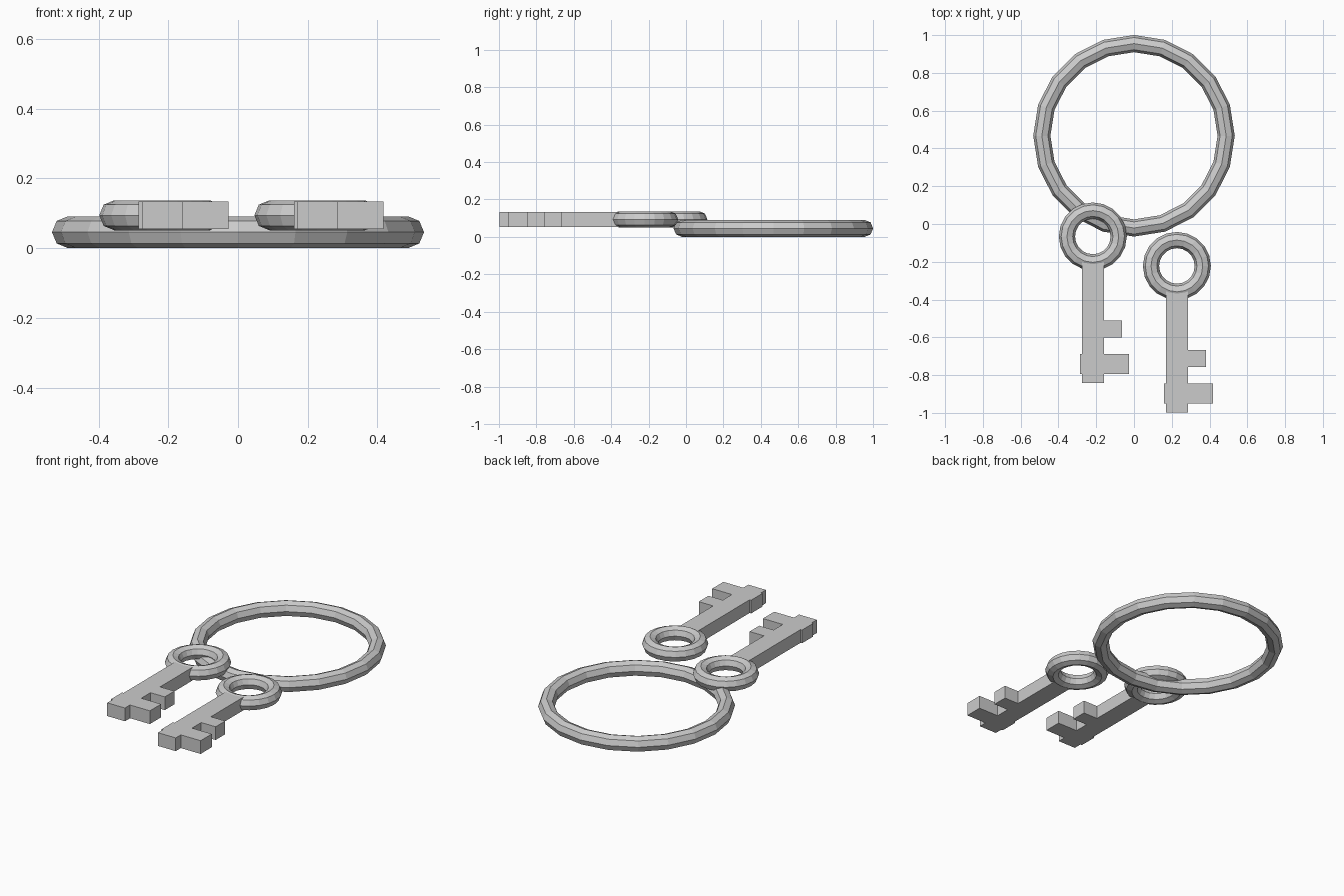
import bpy, bmesh

if "Cube" in bpy.data.objects:
    bpy.data.objects.remove(bpy.data.objects["Cube"])


def torus(name, x, y, z, major, minor, segments):
    bpy.ops.mesh.primitive_torus_add(location=(x, y, z), major_radius=major,
                                     minor_radius=minor, major_segments=segments,
                                     minor_segments=8)
    bpy.context.object.name = name


def plate(name, x, y, z0, z1, outline):
    """Extrude a flat outline between two heights."""
    bm = bmesh.new()
    face = bm.faces.new([bm.verts.new((px, py, z0)) for px, py in outline])
    up = bmesh.ops.extrude_face_region(bm, geom=[face])
    bmesh.ops.translate(bm, vec=(0, 0, z1 - z0),
                        verts=[v for v in up["geom"] if isinstance(v, bmesh.types.BMVert)])
    bmesh.ops.recalc_face_normals(bm, faces=bm.faces)
    mesh = bpy.data.meshes.new(name)
    bm.to_mesh(mesh)
    bm.free()
    obj = bpy.data.objects.new(name, mesh)
    obj.location = (x, y, 0)
    bpy.context.collection.objects.link(obj)


# Large split ring
torus("key_ring", 0, 0.467, 0.0455, 0.488, 0.0455, 20)

# Shaft with two teeth, measured from the centre of the bow
shaft = [(-0.057, -0.136), (-0.057, -0.622), (-0.067, -0.622), (-0.067, -0.728),
         (-0.057, -0.728), (-0.057, -0.776), (0.06, -0.776), (0.06, -0.728),
         (0.191, -0.728), (0.191, -0.622), (0.06, -0.622), (0.06, -0.535),
         (0.155, -0.535), (0.155, -0.444), (0.06, -0.444), (0.06, -0.136)]

# Two identical keys lying on the ring
for side, x, y in (("left", -0.218, -0.066), ("right", 0.227, -0.222)):
    torus(side + "_key_bow", x, y, 0.094, 0.137, 0.043, 20)
    plate(side + "_key_shaft", x, y, 0.054, 0.133, shaft)
